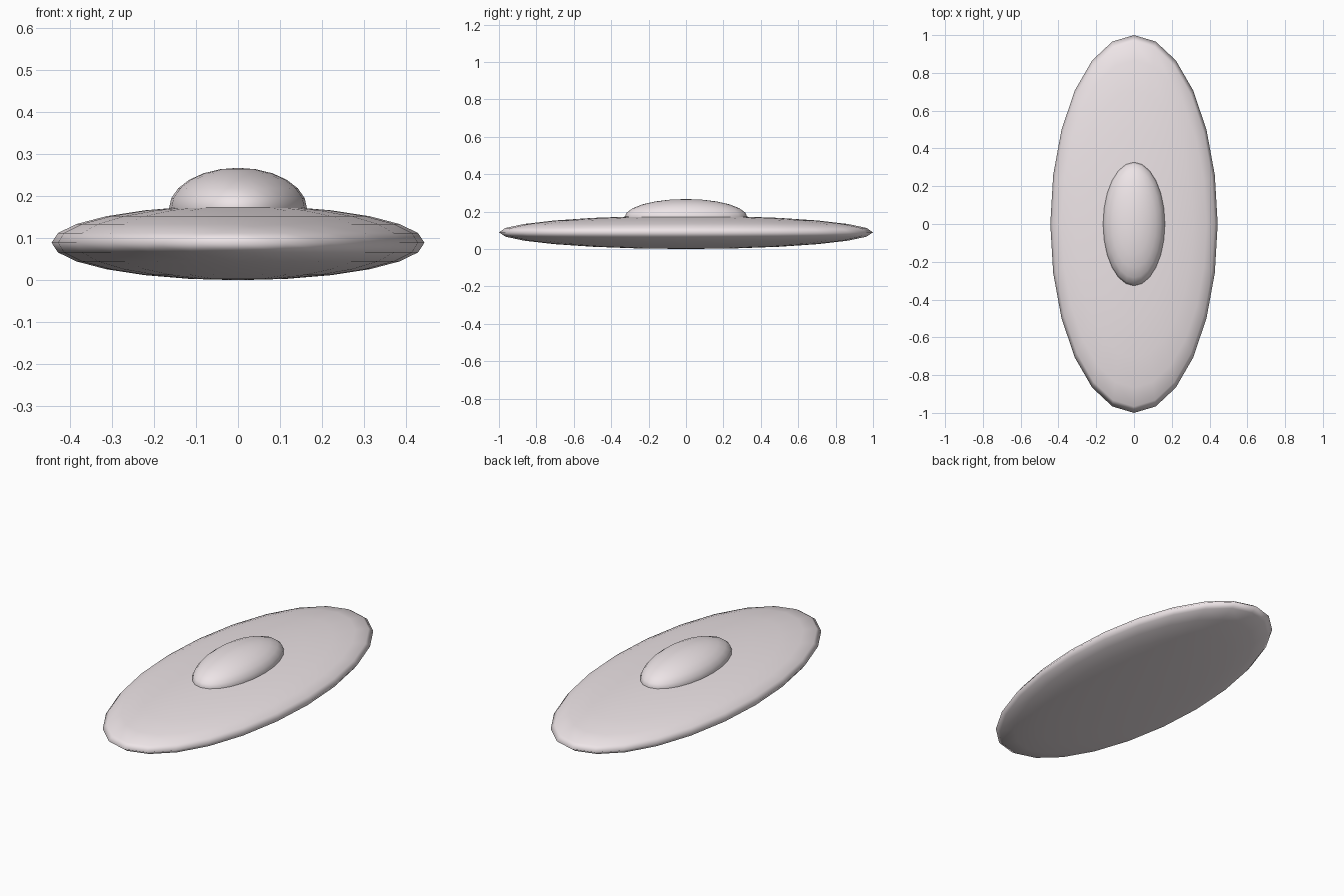
import bpy

if "Cube" in bpy.data.objects:
    bpy.data.objects.remove(bpy.data.objects["Cube"])

# Pale warm paint shared by both parts
paint = bpy.data.materials.new("pale_paint")
paint.diffuse_color = (0.85, 0.78, 0.80, 1)
paint.use_nodes = True
paint.node_tree.nodes["Principled BSDF"].inputs["Base Color"].default_value = paint.diffuse_color


def ellipsoid(name, segments, rings, half_size, z):
    """Smooth-shaded UV sphere stretched to the given half sizes."""
    bpy.ops.mesh.primitive_uv_sphere_add(
        segments=segments, ring_count=rings, radius=1, location=(0, 0, z))
    obj = bpy.context.object
    obj.name = name
    obj.scale = half_size
    bpy.ops.object.transform_apply(location=False, rotation=False, scale=True)
    bpy.ops.object.shade_smooth()
    obj.data.materials.append(paint)
    return obj


# Flattened oval hull
ellipsoid("saucer_hull", 24, 12, (0.443, 1.0, 0.089), 0.089)

# Cabin dome, its lower half sunk into the hull
ellipsoid("cabin_dome", 24, 12, (0.164, 0.328, 0.097), 0.17)
